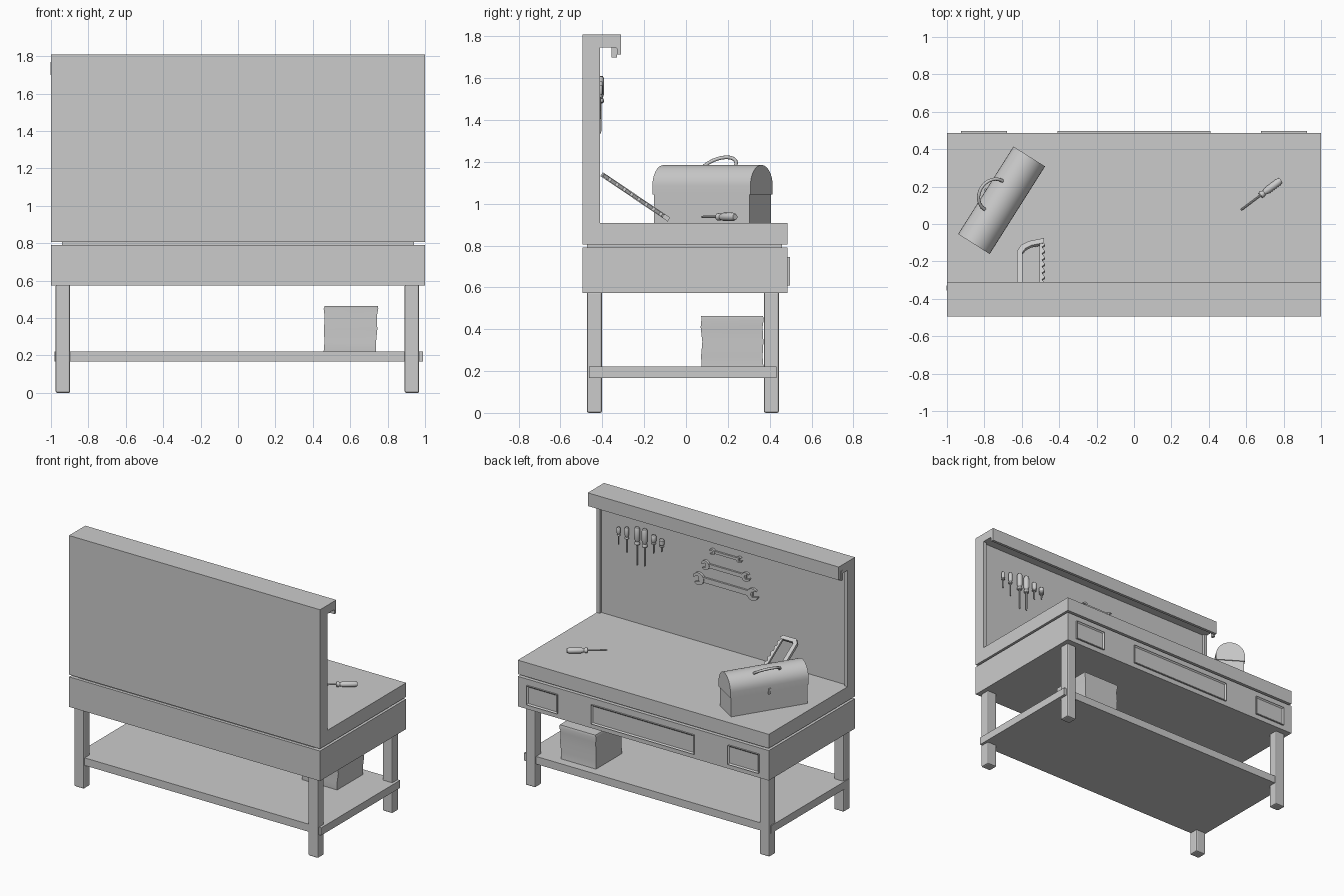
import bpy, bmesh, math
from mathutils import Matrix, Vector

if "Cube" in bpy.data.objects:
    bpy.data.objects.remove(bpy.data.objects["Cube"])


def finish(name, bm, smooth=False, bevel=0):
    bmesh.ops.recalc_face_normals(bm, faces=bm.faces)
    me = bpy.data.meshes.new(name)
    bm.to_mesh(me)
    bm.free()
    ob = bpy.data.objects.new(name, me)
    bpy.context.collection.objects.link(ob)
    bpy.ops.object.select_all(action='DESELECT')
    ob.select_set(True)
    bpy.context.view_layer.objects.active = ob
    if smooth:
        bpy.ops.object.shade_smooth_by_angle(angle=math.radians(35))
    if bevel:
        mod = ob.modifiers.new("bevel", 'BEVEL')
        mod.width, mod.segments = bevel, 2
    return ob


def box(name, x0, x1, y0, y1, z0, z1, bevel=0, M=Matrix()):
    bm = bmesh.new()
    bmesh.ops.create_cube(bm, size=1)
    for v in bm.verts:
        v.co = M @ Vector((x0 + (x1 - x0) * (v.co.x + .5),
                           y0 + (y1 - y0) * (v.co.y + .5),
                           z0 + (z1 - z0) * (v.co.z + .5)))
    return finish(name, bm, bevel=bevel)


def frame(o, a, b, c):
    """Matrix sending local axes to a, b, c with origin o."""
    return Matrix((a, b, c)).transposed().to_4x4() if o is None else \
        Matrix.Translation(o) @ Matrix((a, b, c)).transposed().to_4x4()


def prism(name, pts, M, depth, smooth=False):
    bm = bmesh.new()
    f = bm.faces.new([bm.verts.new((p[0], p[1], 0)) for p in pts])
    r = bmesh.ops.extrude_face_region(bm, geom=[f])
    for v in r['geom']:
        if isinstance(v, bmesh.types.BMVert):
            v.co.z += depth
    bm.transform(M)
    return finish(name, bm, smooth)


def lathe(name, prof, M, n=12):
    bm = bmesh.new()
    rings = [[bm.verts.new((r * math.cos(2 * math.pi * i / n), r * math.sin(2 * math.pi * i / n), z))
              for i in range(n)] for r, z in prof]
    for a, b in zip(rings, rings[1:]):
        for i in range(n):
            bm.faces.new((a[i], a[(i + 1) % n], b[(i + 1) % n], b[i]))
    bm.faces.new(rings[0])
    bm.faces.new(rings[-1])
    bm.transform(M)
    return finish(name, bm, True)


# Back panel with worktop and hood: one side profile run across the width
side = frame((-1, 0, 0), (0, 1, 0), (0, 0, 1), (1, 0, 0))
prism("worktop_and_back", [(-.495, .806), (.486, .806), (.486, .907), (-.43, .907), (-.43, 1.746),
                           (-.335, 1.746), (-.33, 1.74), (-.33, 1.713), (-.31, 1.713),
                           (-.31, 1.808), (-.495, 1.808)], side, 2)
for x in (-1, .975):
    box("back_side_post", x, x + .025, -.45, -.412, .9, 1.75)
box("hood_end_clip", -1.003, -.985, -.355, -.33, 1.70, 1.77)

# Drawer case, shadow gap and legs
box("shadow_gap", -.94, .94, -.473, .46, .785, .81)
box("drawer_case", -1, 1, -.495, .486, .574, .79)
for x in (-.936, .93):
    for y in (-.438, .408):
        box("leg", x - .039, x + .039, y - .036, y + .036, 0, .58, .009)
box("lower_shelf", -.98, .988, -.464, .433, .167, .222)

# Drawer fronts with a recessed middle
for x0, x1 in ((-.925, -.68), (-.41, .41), (.68, .925)):
    bm = bmesh.new()
    bmesh.ops.create_cube(bm, size=1)
    bm.transform(Matrix.Translation(((x0 + x1) / 2, .485, .677)) @ Matrix.Diagonal((x1 - x0, .022, .138, 1)))
    bm.faces.ensure_lookup_table()
    f = max(bm.faces, key=lambda q: q.calc_center_median().y)
    bmesh.ops.inset_region(bm, faces=[f], thickness=.014, depth=-.008)
    finish("drawer_front", bm)

# Soft sided storage box on the shelf
bm = bmesh.new()
rings = []
for z, x0, x1, y0, y1 in ((.222, .458, .738, .075, .37), (.27, .462, .738, .072, .366),
                          (.34, .46, .745, .078, .37), (.41, .463, .742, .07, .366),
                          (.45, .458, .75, .074, .372), (.464, .464, .748, .072, .368)):
    rings.append([bm.verts.new((x, y, z)) for x, y in ((x0, y0), (x1, y0), (x1, y1), (x0, y1))])
for a, b in zip(rings, rings[1:]):
    for i in range(4):
        bm.faces.new((a[i], a[(i + 1) % 4], b[(i + 1) % 4], b[i]))
bm.faces.new(rings[0])
bm.faces.new(rings[-1])
finish("storage_box", bm, True)

# Toolbox: body, arched lid, latch, handle
T = Matrix.Translation((-.708, .127, .907)) @ Matrix.Rotation(math.radians(57.7), 4, 'Z')
box("toolbox_body", -.27, .27, -.095, .095, 0, .145, M=T)
lid = [(-.1, .138), (.1, .138)] + [(.1 * math.cos(t * math.pi / 16), .178 + .1 * math.sin(t * math.pi / 16))
                                   for t in range(17)]
prism("toolbox_lid", lid, T @ frame((-.277, 0, 0), (0, 1, 0), (0, 0, 1), (1, 0, 0)), .554, True)
box("toolbox_latch", -.008, .008, .09, .108, .12, .16, M=T)
cu = bpy.data.curves.new("toolbox_handle", 'CURVE')
cu.dimensions = '3D'
cu.bevel_depth, cu.bevel_resolution, cu.use_fill_caps = .009, 2, True
sp = cu.splines.new('POLY')
sp.points.add(12)
for i, p in enumerate(sp.points):
    a = math.pi * i / 12
    p.co = (*(T @ Vector((-.09 * math.cos(a), .05 + .077 * math.sin(a), .262 + .053 * math.sin(a)))), 1)
ob = bpy.data.objects.new("toolbox_handle", cu)
bpy.context.collection.objects.link(ob)
bpy.ops.object.select_all(action='DESELECT')
ob.select_set(True)
bpy.context.view_layer.objects.active = ob
bpy.ops.object.convert(target='MESH')


# Screwdrivers: local z runs from the tip to the handle end
def screwdriver(M, L, h, r):
    s = L - h
    lathe("screwdriver_shaft", [(.004, 0), (r * .3, .012), (r * .3, s + .01)], M, 8)
    lathe("screwdriver_handle", [(r * .6, s), (r * .9, s + h * .04), (r * .9, s + h * .12), (r * .65, s + h * .2),
                                 (r, s + h * .35), (r, s + h * .88), (r * .7, L)], M)


for x, z, L, h, r in ((.825, 1.446, .122, .06, .013), (.76, 1.405, .18, .085, .015),
                      (.677, 1.335, .272, .125, .02), (.617, 1.343, .267, .13, .02),
                      (.546, 1.456, .13, .065, .018), (.482, 1.483, .09, .055, .018)):
    screwdriver(Matrix.Translation((x, -.411, z)), L, h, r)
d = Vector((.214, .16, 0)).normalized()
screwdriver(Matrix.Translation((.572, .075, .937)) @ d.to_track_quat('Z', 'Y').to_matrix().to_4x4(), .267, .14, .02)

# Open ended wrenches on the back panel
for z, L in ((1.587, .26), (1.477, .39), (1.365, .52)):
    r = L * .085
    W = frame((-.023, -.435, z), (1, 0, 0), (0, 0, 1), (0, 1, 0))
    box("wrench_shank", -L / 2 + r, L / 2 - r, -r * .42, r * .42, 0, .018, M=W)
    jaw = [(r * math.cos(math.radians(a)), r * math.sin(math.radians(a))) for a in range(32, 329, 24)]
    jaw += [(r * .85, -r * .42), (-r * .1, -r * .42), (-r * .35, 0), (-r * .1, r * .42), (r * .85, r * .42)]
    for turn in (0, math.pi):
        H = W @ Matrix.Rotation(turn, 4, 'Z') @ Matrix.Translation((L / 2 - r, 0, 0)) @ Matrix.Rotation(-.3, 4, 'Z')
        prism("wrench_jaw", jaw, H, .022)

# Saw leaning on the back panel: bent frame bar and toothed strip
S = frame((0, -.088, .915), (1, 0, 0), (0, -.828, .56), (0, .56, .828))
outer = [(-.482, 0), (-.56, .018), (-.605, .045), (-.625, .085), (-.625, .36), (-.6, .388), (-.49, .388)]
inner = [(-.49, .36), (-.585, .36), (-.596, .35), (-.596, .09), (-.58, .066), (-.55, .046), (-.482, .03)]
prism("saw_frame", outer + inner, S, .022)
teeth = [(-.506, .385), (-.506, .01)]
for i in range(9):
    teeth += [(-.492, .012 + i * .042), (-.476, .04 + i * .042)]
prism("saw_blade", teeth, S @ Matrix.Translation((0, 0, .003)), .016)
